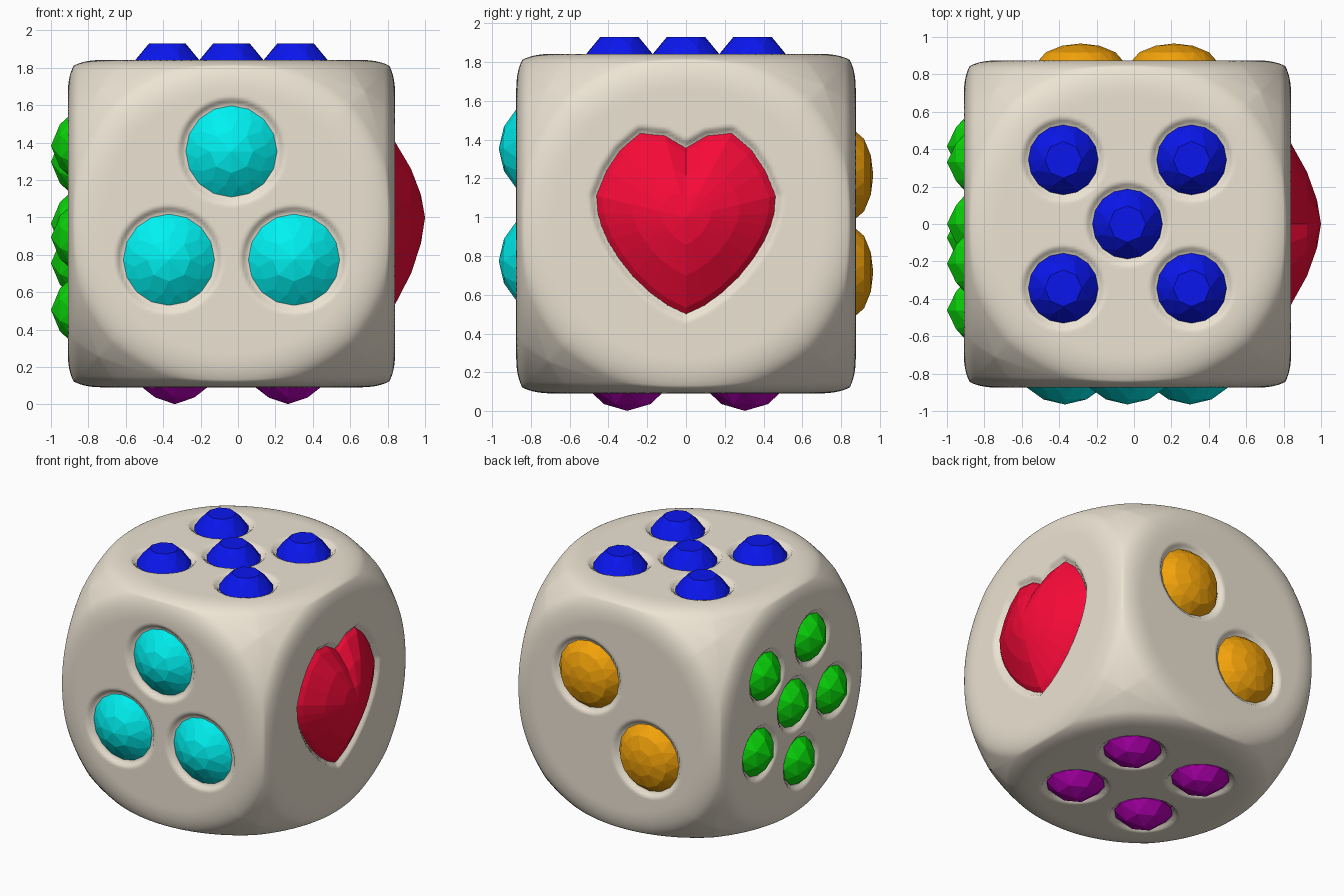
import bpy, bmesh
from math import cos, sin, pi, radians
from mathutils import Vector
from mathutils.geometry import intersect_point_line, intersect_point_tri_2d

if "Cube" in bpy.data.objects:
    bpy.data.objects.remove(bpy.data.objects["Cube"])

CENTRE = Vector((-0.035, 0, 0.967))
HALF = 0.875                 # half width of the die
ROUND, BLEND = 1.2, 0.085    # rounding radius and its soft blend
SOCKET_DEPTH, SOCKET_LIP = 0.03, 0.035

# face frames: u, v, outward normal
X, Y, Z = Vector((1, 0, 0)), Vector((0, 1, 0)), Vector((0, 0, 1))
FACES = {"front": (X, Z, -Y), "right": (Y, Z, X), "top": (X, Y, Z),
         "left": (-Y, Z, -X), "back": (-X, Z, Y), "bottom": (X, -Y, -Z)}


def material(name, rgb):
    m = bpy.data.materials.new(name)
    m.diffuse_color = (*rgb, 1)
    m.use_nodes = True
    m.node_tree.nodes["Principled BSDF"].inputs["Base Color"].default_value = m.diffuse_color
    return m


def finish(bm, name, mat):
    me = bpy.data.meshes.new(name)
    bm.to_mesh(me)
    bm.free()
    ob = bpy.data.objects.new(name, me)
    bpy.context.collection.objects.link(ob)
    me.materials.append(mat)
    return ob


def on_face(face, u, v, h):
    U, V, N = FACES[face]
    return CENTRE + U * u + V * v + N * (HALF + h)


def polar(r, degrees):
    return (r * cos(radians(degrees)), r * sin(radians(degrees)))


# gem groups: (name, face, colour, centres, girdle radius, rings (r, h, sides, half-step turn))
GROUPS = [
    ("cyan_gem", "front", (0.0, 0.88, 0.88), [polar(0.386, a) for a in (90, 210, 330)], 0.25,
     [(0.25, -0.09, 16, 0), (0.25, -0.035, 16, 0), (0.19, 0.012, 16, 1),
      (0.115, 0.063, 8, 0), (0, 0.09, 1, 0)]),
    ("blue_gem", "top", (0.003, 0.008, 0.85),
     [(0, 0)] + [(a, b) for a in (-0.343, 0.343) for b in (-0.343, 0.343)], 0.187,
     [(0.187, -0.07, 16, 0), (0.187, -0.02, 16, 0), (0.15, 0.035, 8, 1), (0.098, 0.088, 8, 0)]),
    ("green_gem", "left", (0.003, 0.7, 0.003),
     [(0, 0)] + [polar(0.467, 63 + 72 * i) for i in range(5)], 0.175,
     [(0.175, -0.08, 12, 0), (0.175, -0.025, 12, 0), (0.115, 0.042, 6, 1), (0, 0.09, 1, 0)]),
    ("orange_gem", "back", (0.88, 0.36, 0.003), [(-0.25, 0.25), (0.25, -0.25)], 0.25,
     [(0.25, -0.09, 16, 0), (0.25, -0.03, 16, 0), (0.19, 0.043, 16, 1),
      (0.1, 0.078, 8, 0), (0, 0.09, 1, 0)]),
    ("purple_gem", "bottom", (0.5, 0.0, 0.5),
     [(a, b) for a in (-0.303, 0.303) for b in (-0.303, 0.303)], 0.2,
     [(0.2, -0.08, 12, 0), (0.2, -0.02, 12, 0), (0.12, 0.055, 6, 1), (0, 0.09, 1, 0)]),
]

# heart outline on the right face, left half mirrored, z measured from HEART_Z
HEART_Z = 1.0
half = [(0, 1.357), (-0.108, 1.42), (-0.236, 1.434), (-0.34, 1.345), (-0.41, 1.24),
        (-0.463, 1.11), (-0.455, 1.02), (-0.437, 0.956), (-0.405, 0.88), (-0.35, 0.79),
        (-0.275, 0.695), (-0.185, 0.61), (-0.095, 0.545), (0, 0.5)]
half = [(y, z - HEART_Z) for y, z in half]
heart = half + [(-y, z) for y, z in half[-2:0:-1]]
HEART_V = HEART_Z - CENTRE.z


def heart_distance(u, v):
    p = Vector((u, v - HEART_V))
    best = 9
    for i, a in enumerate(heart):
        a, b = Vector(a), Vector(heart[(i + 1) % len(heart)])
        if intersect_point_tri_2d(p, Vector((0, 0)), a, b):
            return 0
        q, t = intersect_point_line(p, a, b)
        q = a if t < 0 else b if t > 1 else q
        best = min(best, (p - q.to_2d()).length)
    return best


def socket(face, u, v):
    """Depth of the soft socket around each stone."""
    if max(abs(u), abs(v)) > 0.75:
        return 0
    if face == "right":
        d = heart_distance(u, v)
    else:
        d = 9
        for g in GROUPS:
            if g[1] == face:
                d = min(((u - a) ** 2 + (v - b) ** 2) ** 0.5 - g[4] for a, b in g[3])
    t = min(1, max(0, 1 - d / SOCKET_LIP))
    return SOCKET_DEPTH * t * t * (3 - 2 * t)


# die body: cube softly capped by a ball (a little fuller at the corners), with sockets
bm = bmesh.new()
N = 108
for face, (U, V, W) in FACES.items():
    grid = []
    for j in range(N + 1):
        row = []
        for i in range(N + 1):
            u, v = HALF * (2 * i / N - 1), HALF * (2 * j / N - 1)
            p = U * u + V * v + W * HALF
            r = p.length
            cap = ROUND + 0.03 * (min(abs(u), abs(v)) / HALF) ** 2
            h = max(0, 1 - abs(r - cap) / BLEND)
            p *= (min(r, cap) - h * h * BLEND / 4) / r
            row.append(bm.verts.new(CENTRE + p - W * socket(face, u, v)))
        grid.append(row)
    for j in range(N):
        for i in range(N):
            bm.faces.new((grid[j][i], grid[j][i + 1], grid[j + 1][i + 1], grid[j + 1][i]))
bmesh.ops.remove_doubles(bm, verts=bm.verts, dist=1e-4)
for f in bm.faces:
    f.smooth = True
finish(bm, "die_body", material("ivory", (0.84, 0.77, 0.65)))

# round stones: faceted hulls of twisted rings
for name, face, rgb, centres, girdle, rings in GROUPS:
    mat = material(name, rgb)
    for k, (cu, cv) in enumerate(centres):
        bm = bmesh.new()
        for r, h, n, turn in rings:
            for i in range(n):
                a = 2 * pi * (i + turn / 2) / n
                bm.verts.new(on_face(face, cu + r * cos(a), cv + r * sin(a), h))
        bmesh.ops.convex_hull(bm, input=bm.verts)
        bmesh.ops.dissolve_limit(bm, angle_limit=0.01, verts=bm.verts, edges=bm.edges)
        finish(bm, f"{name}_{k + 1}", mat)

# heart stone: shrinking outlines rising to a point
bm = bmesh.new()
loops = [[bm.verts.new(on_face("right", y * s, HEART_V + z * s, h)) for y, z in heart]
         for s, h in ((1, -0.09), (1, -0.03), (0.93, 0.0), (0.6, 0.085), (0.28, 0.138))]
apex = bm.verts.new(on_face("right", 0, HEART_V, 0.16))
n = len(heart)
for i in range(n):
    j = (i + 1) % n
    for a, b in zip(loops, loops[1:]):
        bm.faces.new((a[i], a[j], b[j], b[i]))
    bm.faces.new((loops[-1][i], loops[-1][j], apex))
bm.faces.new(loops[0][::-1])
bmesh.ops.recalc_face_normals(bm, faces=bm.faces)
finish(bm, "heart_gem", material("heart_red", (0.93, 0.003, 0.04)))
